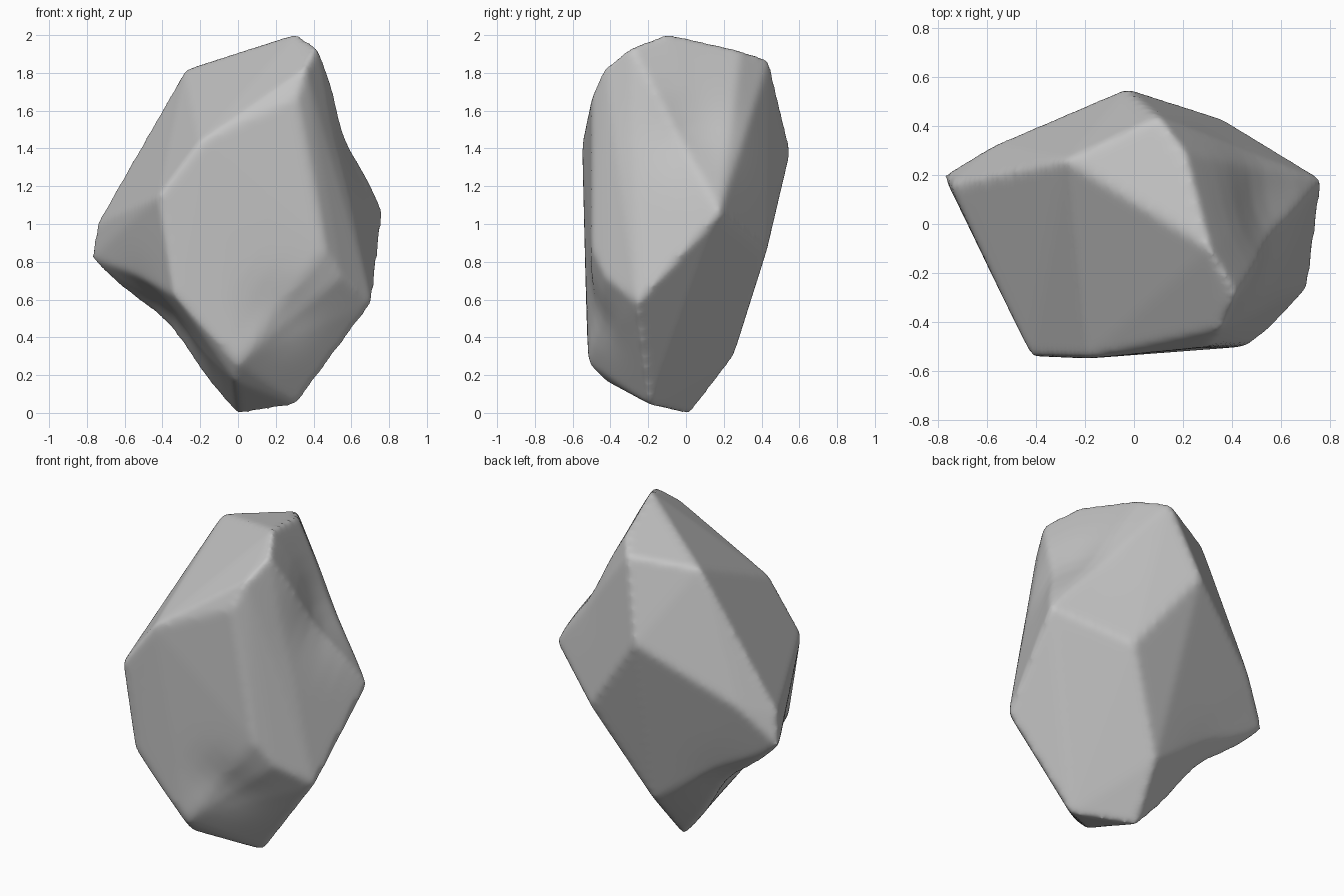
import bpy, bmesh, math
from mathutils import Vector

cube = bpy.data.objects.get("Cube")
if cube:
    bpy.data.objects.remove(cube, do_unlink=True)

# Stone colour
stone = bpy.data.materials.new("grey_stone")
stone.use_nodes = True
GREY = (0.55, 0.55, 0.55, 1)
stone.diffuse_color = GREY
stone.node_tree.nodes["Principled BSDF"].inputs["Base Color"].default_value = GREY

# Corners of the faceted boulder, grouped by region
crown = [(.31, -.1, 2.01), (.42, -.29, 1.94), (.36, -.43, 1.83), (.21, .29, 1.92),
         (.1, .44, 1.87), (-.28, .26, 1.82)]
front = [(-.42, -.54, 1.15), (-.2, -.55, 1.44), (.31, -.5, 1.67), (.46, -.5, .87),
         (-.34, -.53, .62), (0, -.52, .26)]
sides = [(.77, .18, 1.06), (.71, -.26, .58), (.55, -.43, .72),
         (-.78, .2, .82), (-.75, .16, 1.0)]
back = [(-.03, .555, 1.39), (.36, .43, .86), (-.58, .32, 1.05), (.05, .25, .29)]
foot = [(0, .02, -.01), (.31, -.19, .04), (-.02, -.43, .17)]

# Shallow hollows: centre, push, radius
hollows = [((-.4, -.03, .46), (.05, .01, .055), .27),
           ((.57, .04, 1.5), (-.05, 0, -.01), .23),
           ((.24, -.47, .52), (0, .035, .01), .18)]

bm = bmesh.new()
for co in crown + front + sides + back + foot:
    bm.verts.new(co)
bmesh.ops.convex_hull(bm, input=bm.verts[:])
loose = [v for v in bm.verts if not v.link_faces]
bmesh.ops.delete(bm, geom=loose, context='VERTS')
bmesh.ops.subdivide_edges(bm, edges=bm.edges[:], cuts=9, use_grid_fill=True)
for v in bm.verts:
    start = v.co.copy()
    for centre, push, radius in hollows:
        weight = math.exp(-((start - Vector(centre)).length / radius) ** 2)
        v.co += Vector(push) * weight
bmesh.ops.recalc_face_normals(bm, faces=bm.faces[:])
mesh = bpy.data.meshes.new("boulder")
bm.to_mesh(mesh)
bm.free()
mesh.materials.append(stone)

boulder = bpy.data.objects.new("boulder", mesh)
bpy.context.collection.objects.link(boulder)

# Even skin with softly worn ridges
skin = boulder.modifiers.new("even_skin", 'REMESH')
skin.mode = 'VOXEL'
skin.voxel_size = 0.018
skin.use_smooth_shade = True
worn = boulder.modifiers.new("worn_ridges", 'SMOOTH')
worn.factor = 0.5
worn.iterations = 14
